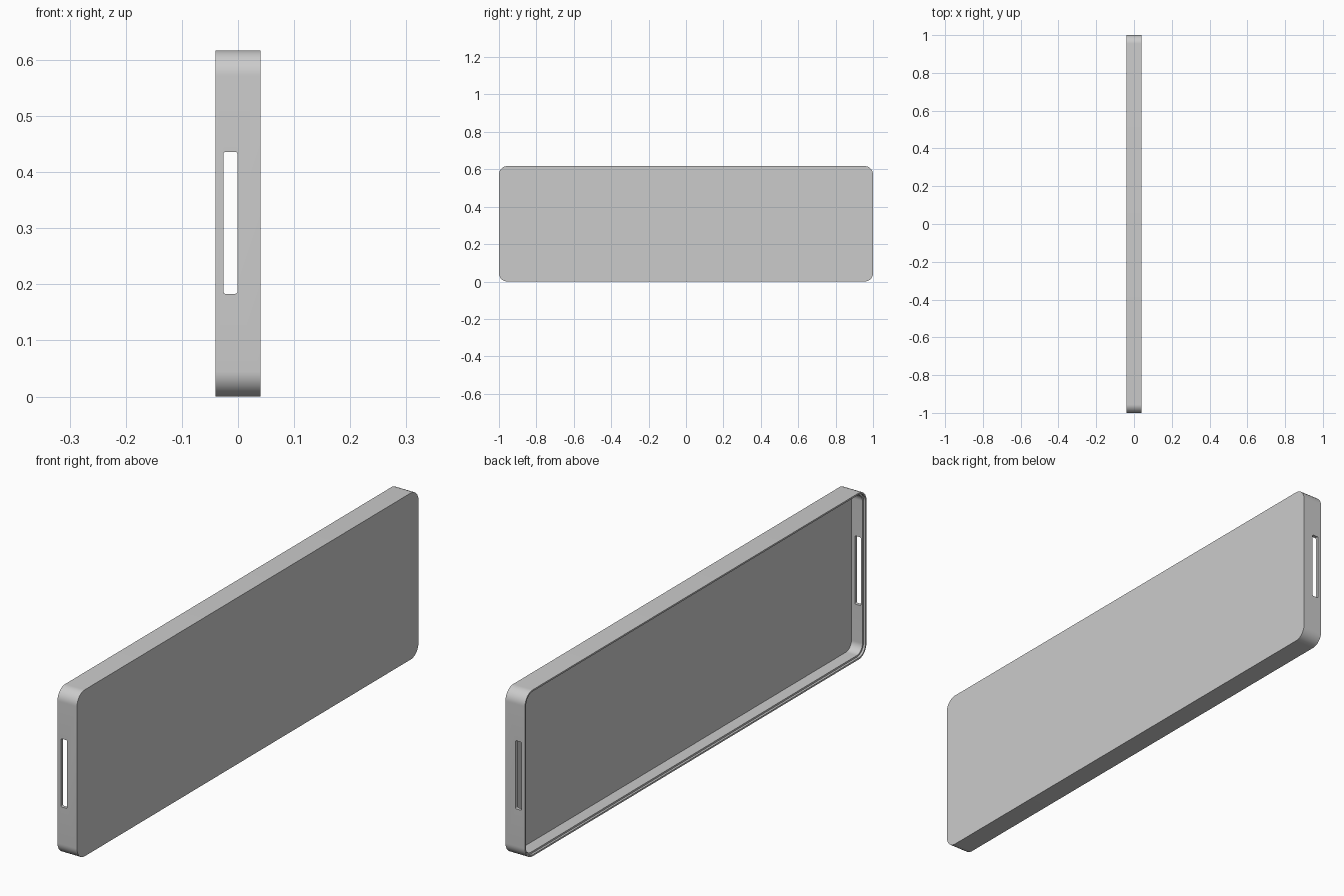
import bpy, bmesh, math
from mathutils import Vector

if "Cube" in bpy.data.objects:
    bpy.data.objects.remove(bpy.data.objects["Cube"])

HEIGHT, HALF_X = 0.617, 0.04
RADIUS = 0.045
FLOOR_X = 0.013          # inner face of the thick panel
RIM, WALL, STEP = 0.006, 0.0125, 0.008


def rounded_rect(width, height, radius, steps):
    """Outline points of a rounded rectangle centred on the origin."""
    points = []
    for corner, (su, sv) in enumerate([(1, 1), (-1, 1), (-1, -1), (1, -1)]):
        for i in range(steps + 1):
            a = math.pi / 2 * (corner + i / steps)
            points.append((su * (width / 2 - radius) + radius * math.cos(a),
                           sv * (height / 2 - radius) + radius * math.sin(a)))
    return points


def loft(name, rings, material):
    """Bridge equal-sized rings in order and cap both ends."""
    bm = bmesh.new()
    loops = [[bm.verts.new(p) for p in ring] for ring in rings]
    for a, b in zip(loops, loops[1:]):
        for i in range(len(a)):
            j = (i + 1) % len(a)
            bm.faces.new((a[i], a[j], b[j], b[i]))
    bm.faces.new(loops[0])
    bm.faces.new(loops[-1])
    bmesh.ops.recalc_face_normals(bm, faces=bm.faces)
    mesh = bpy.data.meshes.new(name)
    bm.to_mesh(mesh)
    bm.free()
    mesh.materials.append(material)
    obj = bpy.data.objects.new(name, mesh)
    bpy.context.collection.objects.link(obj)
    return obj


grey = bpy.data.materials.new("light_grey")
grey.use_nodes = True
grey.diffuse_color = (0.6, 0.6, 0.6, 1)
grey.node_tree.nodes["Principled BSDF"].inputs["Base Color"].default_value = (0.6, 0.6, 0.6, 1)


def tray_ring(x, inset):
    outline = rounded_rect(2 - 2 * inset, HEIGHT - 2 * inset, RADIUS - inset, 12)
    return [Vector((x, u, v + HEIGHT / 2)) for u, v in outline]


# Shallow tray: panel, outer wall, rim with a stepped lip, cavity
tray = loft("tray", [
    tray_ring(HALF_X, 0),
    tray_ring(-HALF_X, 0),
    tray_ring(-HALF_X, RIM),
    tray_ring(-HALF_X + STEP, RIM),
    tray_ring(-HALF_X + STEP, WALL),
    tray_ring(FLOOR_X, WALL),
], grey)

# One long cutter opens the slot in both end walls
slot = rounded_rect(0.025, 0.253, 0.004, 4)
cutter = loft("slot_cutter", [
    [Vector((u - 0.0135, y, v + 0.3095)) for u, v in slot] for y in (-1.1, 1.1)
], grey)
cutter.hide_render = True

cut = tray.modifiers.new("end_slots", "BOOLEAN")
cut.operation = "DIFFERENCE"
cut.solver = "EXACT"
cut.object = cutter
bpy.context.view_layer.objects.active = tray
tray.select_set(True)
bpy.ops.object.modifier_apply(modifier=cut.name)
bpy.data.objects.remove(cutter)

bpy.ops.object.shade_smooth_by_angle(angle=math.radians(30))
